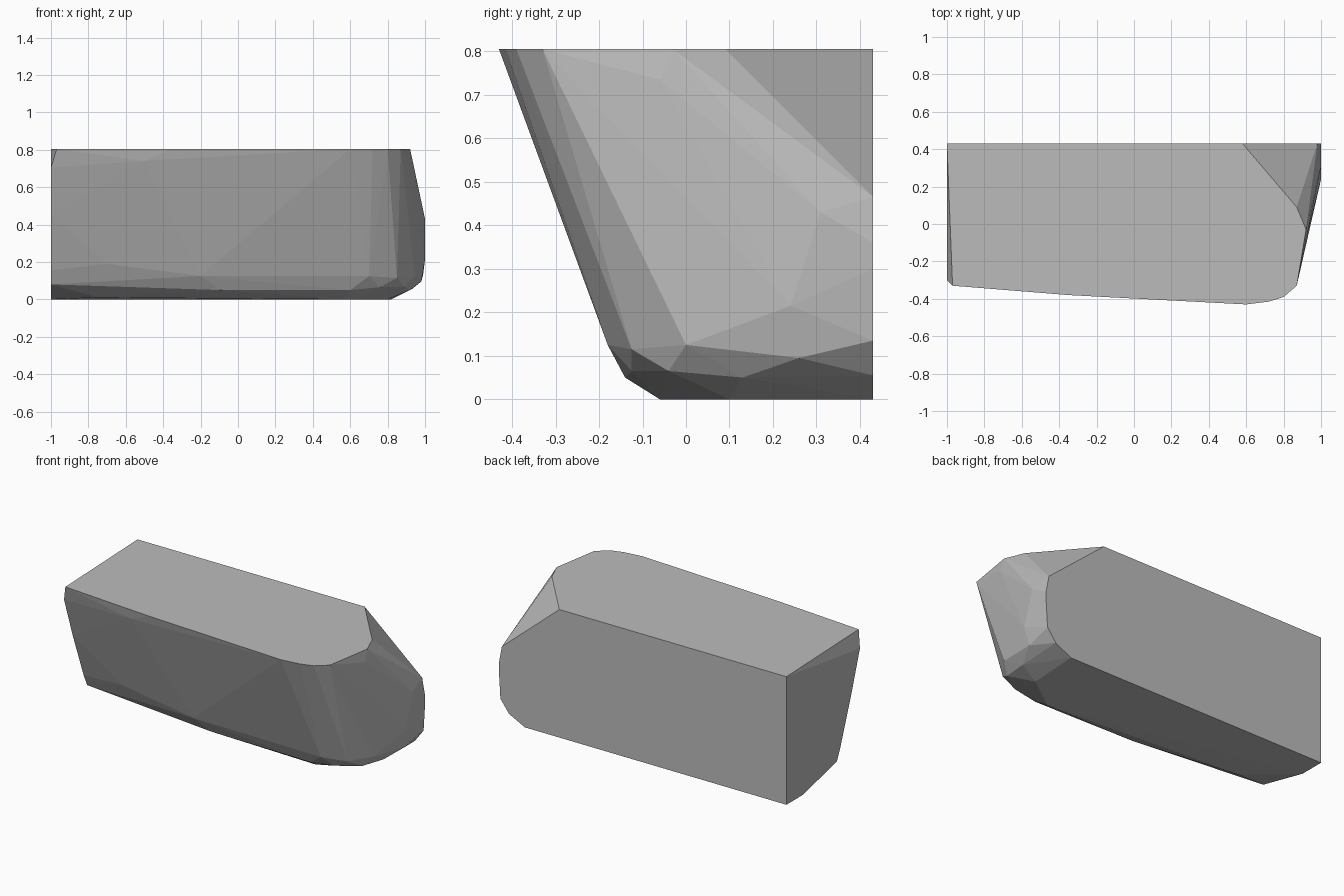
import bpy
import bmesh
from math import radians
from mathutils import Vector

default_cube = bpy.data.objects.get("Cube")
if default_cube:
    bpy.data.objects.remove(default_cube, do_unlink=True)

TOP, BACK, END = 0.805, 0.43, -1.0


def make_material(name, colour):
    material = bpy.data.materials.new(name)
    material.use_nodes = True
    material.diffuse_color = colour
    shader = material.node_tree.nodes["Principled BSDF"]
    shader.inputs["Base Color"].default_value = colour
    return material


def make_hull(name, points, material):
    """Wrap a faceted convex skin around the outlines and merge flat faces."""
    bm = bmesh.new()
    for point in points:
        bm.verts.new(point)
    bmesh.ops.convex_hull(bm, input=bm.verts[:], use_existing_faces=False)
    loose = [vert for vert in bm.verts if not vert.link_faces]
    bmesh.ops.delete(bm, geom=loose, context='VERTS')
    bmesh.ops.dissolve_limit(bm, angle_limit=radians(0.5),
                             verts=bm.verts[:], edges=bm.edges[:])
    bmesh.ops.recalc_face_normals(bm, faces=bm.faces[:])
    mesh = bpy.data.meshes.new(name)
    bm.to_mesh(mesh)
    bm.free()
    mesh.materials.append(material)
    stone = bpy.data.objects.new(name, mesh)
    bpy.context.collection.objects.link(stone)
    return stone


# Flat top outline, given as x and y, with its clipped back corner
top_outline = [(-1, .43), (-.97, -.33), (-.35, -.38), (.6, -.43), (.72, -.415),
               (.8, -.39), (.87, -.33), (.92, -.03), (.87, .09), (.58, .43)]

# Flat back outline, given as x and z
back_outline = [(.98, .465), (1, .36), (1, .3), (.99, .135),
                (.93, .055), (.82, 0), (-1, 0)]

# Flat cut end, given as y and z
end_outline = [(-.3, .705), (-.215, .45), (-.15, .285), (-.105, .155),
               (-.07, .08), (.27, 0)]

# Sloping front and its rounded lower edge
front_points = [(-.5, -.355, .74), (-.7, -.15, .19), (-.2, -.165, .125),
                (.7, -.18, .125), (-.75, -.1, .105), (-.1, -.125, .05),
                (.6, -.14, .05), (-.75, .02, .01), (.58, -.06, 0)]

# Rounded, weathered end
round_end_points = [(.925, -.06, .735), (1, .31, .43), (1, .24, .215),
                    (.9, -.1, .3), (.945, 0, .125), (.85, -.125, .115),
                    (.89, -.04, .065), (.76, -.125, .065), (.92, .13, .05),
                    (.98, .26, .095), (.8, .1, 0)]

points = [Vector((x, y, TOP)) for x, y in top_outline]
points += [Vector((x, BACK, z)) for x, z in back_outline]
points += [Vector((END, y, z)) for y, z in end_outline]
points += [Vector(point) for point in front_points + round_end_points]

stone_grey = make_material("stone grey", (0.5, 0.5, 0.5, 1))
make_hull("stone_block", points, stone_grey)
